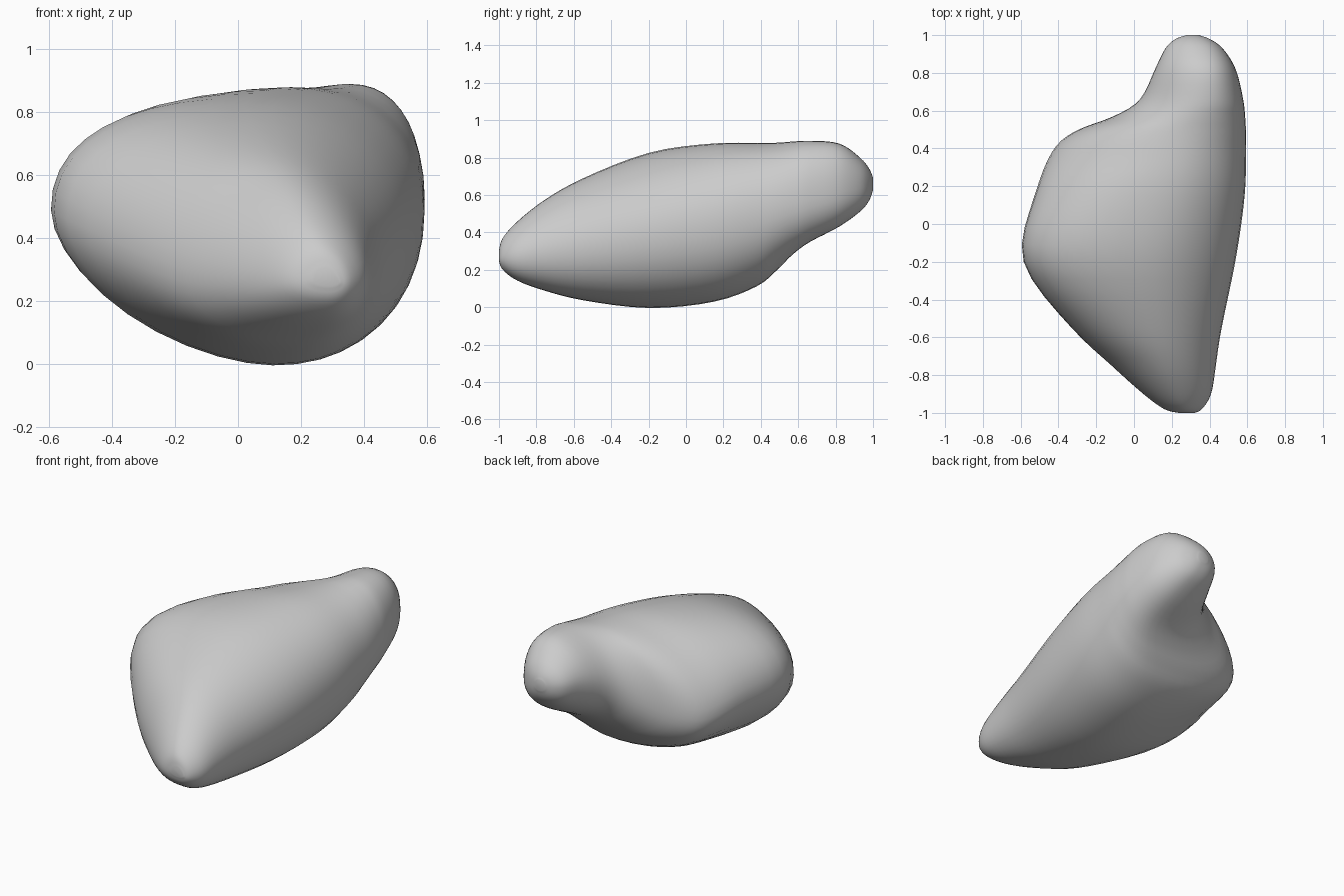
import bpy, bmesh, math

if "Cube" in bpy.data.objects:
    bpy.data.objects.remove(bpy.data.objects["Cube"])

# Outline profile along y: y, left x, right x, top z, bottom z, height of left edge, x of crest
OUTLINE = [
    (-1.00, 0.24, 0.32, 0.30, 0.25, 0.27, 0.28),
    (-0.98, 0.16, 0.36, 0.37, 0.20, 0.27, 0.26),
    (-0.90, 0.05, 0.41, 0.46, 0.14, 0.27, 0.22),
    (-0.75, -0.12, 0.435, 0.58, 0.085, 0.29, 0.16),
    (-0.55, -0.33, 0.465, 0.69, 0.035, 0.36, 0.09),
    (-0.20, -0.60, 0.54, 0.83, -0.01, 0.48, 0.03),
    (0.15, -0.53, 0.59, 0.879, 0.025, 0.47, 0.13),
    (0.38, -0.44, 0.595, 0.88, 0.11, 0.41, 0.22),
    (0.49, -0.32, 0.595, 0.882, 0.20, 0.42, 0.27),
    (0.57, -0.11, 0.59, 0.888, 0.28, 0.48, 0.31),
    (0.66, 0.03, 0.58, 0.892, 0.345, 0.58, 0.35),
    (0.82, 0.11, 0.54, 0.878, 0.43, 0.65, 0.36),
    (0.93, 0.165, 0.47, 0.80, 0.51, 0.66, 0.33),
    (0.98, 0.22, 0.40, 0.74, 0.57, 0.66, 0.31),
    (1.00, 0.28, 0.34, 0.69, 0.63, 0.66, 0.31),
]
SIDES, STEPS = 40, 4


def catmull(a, b, c, d, t):
    return tuple(0.5 * (2 * q + (r - p) * t + (2 * p - 5 * q + 4 * r - s) * t ** 2
                        + (3 * q - p - 3 * r + s) * t ** 3) for p, q, r, s in zip(a, b, c, d))


def resample(rows):
    out, last = [], len(rows) - 1
    for i in range(last):
        nb = [rows[min(max(i + k, 0), last)] for k in (-1, 0, 1, 2)]
        out += [catmull(*nb, s / STEPS) for s in range(STEPS)]
    return out + [rows[-1]]


def ring(bm, row):
    """Four quarter superellipses joining the section's extreme points."""
    y, lx, rx, tz, bz, lz, tx = row
    # The right edge rises steadily towards the back
    rz = 0.43 + 0.195 * y + 0.025 * y * y
    bx = lx + 0.62 * (rx - lx)
    # Fullness of each quadrant: left/right, upper/lower
    left_up = min(1.1, 0.85 + 0.9 * (y + 0.2) ** 2)
    left_low = max(0.88, 1.2 - 0.9 * (y + 0.1) ** 2)
    right_up = 0.97 - 0.15 * y
    verts = []
    for i in range(SIDES):
        a = 2 * math.pi * i / SIDES
        c, s = math.cos(a), math.sin(a)
        sx, sz = (rx, rz) if c >= 0 else (lx, lz)
        vx, vz = (tx, tz) if s >= 0 else (bx, bz)
        if c < 0:
            e = left_up if s >= 0 else left_low
        else:
            e = right_up if s >= 0 else 0.92
        verts.append(bm.verts.new((vx + (sx - vx) * abs(c) ** e, y,
                                   sz + (vz - sz) * abs(s) ** e)))
    return verts


# Loft the rounded body and close both tips
bm = bmesh.new()
rings = [ring(bm, r) for r in resample(OUTLINE)]
for a, b in zip(rings, rings[1:]):
    for i in range(SIDES):
        j = (i + 1) % SIDES
        bm.faces.new((a[i], a[j], b[j], b[i]))
bm.faces.new(rings[0])
bm.faces.new(rings[-1])

# Soften the joins between quadrants
for _ in range(3):
    bmesh.ops.smooth_vert(bm, verts=bm.verts, factor=0.4, use_axis_x=True, use_axis_z=True)
bmesh.ops.recalc_face_normals(bm, faces=bm.faces)
for f in bm.faces:
    f.smooth = True

mesh = bpy.data.meshes.new("stone_body")
bm.to_mesh(mesh)
bm.free()
bpy.context.collection.objects.link(bpy.data.objects.new("stone_body", mesh))
